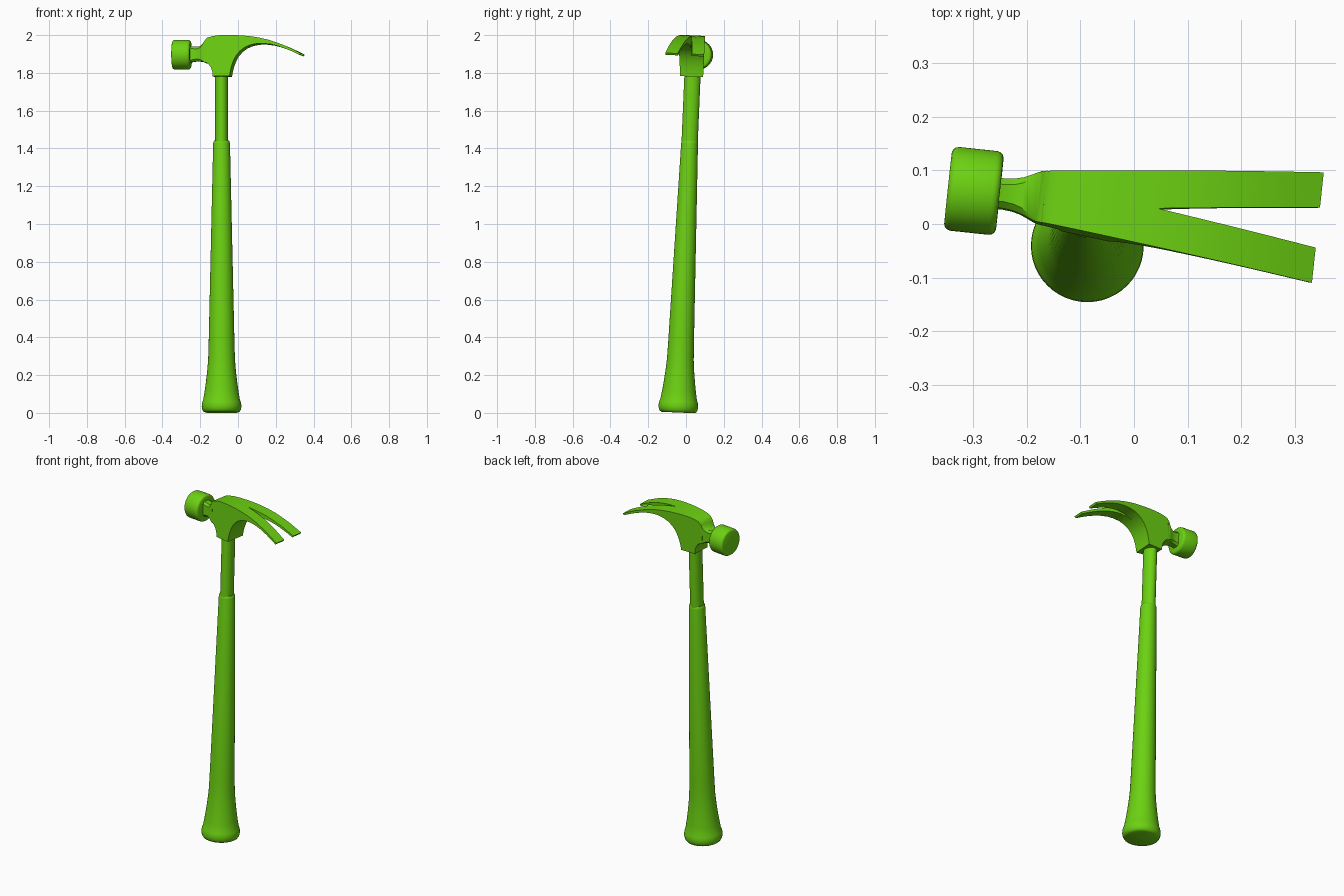
import bpy, bmesh, math
from mathutils import Matrix, Vector

cube = bpy.data.objects.get("Cube")
if cube:
    bpy.data.objects.remove(cube, do_unlink=True)

green = bpy.data.materials.new("bright green")
green.use_nodes = True
COLOUR = (0.15, 0.64, 0.006, 1)
green.diffuse_color = COLOUR
green.node_tree.nodes["Principled BSDF"].inputs["Base Color"].default_value = COLOUR

# The whole hammer leans back a little; the head is also turned on the handle
LEAN = Matrix.Translation((-0.087, -0.042, 0.002)) @ Matrix.Rotation(math.radians(-2.45), 4, 'X')
HEAD = LEAN @ Matrix.Rotation(math.radians(-6.1), 4, 'Z')


def finish(name, bm, matrix, angle=35):
    bmesh.ops.recalc_face_normals(bm, faces=bm.faces)
    mesh = bpy.data.meshes.new(name)
    bm.to_mesh(mesh)
    bm.free()
    mesh.materials.append(green)
    ob = bpy.data.objects.new(name, mesh)
    bpy.context.collection.objects.link(ob)
    ob.matrix_world = matrix
    bpy.ops.object.select_all(action='DESELECT')
    ob.select_set(True)
    bpy.context.view_layer.objects.active = ob
    bpy.ops.object.shade_smooth_by_angle(angle=math.radians(angle))
    return ob


def loft(name, rings, matrix, angle=35):
    """Skin a row of equal rings and cap both ends."""
    bm = bmesh.new()
    loops = [[bm.verts.new(p) for p in ring] for ring in rings]
    n = len(loops[0])
    for a, b in zip(loops, loops[1:]):
        for i in range(n):
            j = (i + 1) % n
            bm.faces.new((a[i], a[j], b[j], b[i]))
    bm.faces.new(loops[0])
    bm.faces.new(loops[-1])
    return finish(name, bm, matrix, angle)


def ellipse(z, rx, ry, n=48):
    return [Vector((rx * math.cos(t), ry * math.sin(t), z))
            for t in (2 * math.pi * i / n for i in range(n))]


# Grip with a rounded butt and a flared lower end
grip = [(0.000, 0.086), (0.005, 0.096), (0.015, 0.102), (0.030, 0.105), (0.045, 0.104),
        (0.058, 0.101), (0.068, 0.097), (0.110, 0.090), (0.160, 0.083), (0.220, 0.076),
        (0.280, 0.071), (0.360, 0.0685), (1.425, 0.0445), (1.434, 0.043), (1.440, 0.039)]
loft("grip", [ellipse(z, r, r) for z, r in grip], LEAN, 40)

# Oval shaft between grip and head
loft("shaft", [ellipse(z, 0.034, 0.043) for z in (1.42, 1.85)], LEAN)

# Striking face: bevelled drum lying along x
drum = [(-0.261, 0.067), (-0.259, 0.073), (-0.254, 0.077), (-0.248, 0.0785),
        (-0.177, 0.0785), (-0.171, 0.077), (-0.166, 0.073), (-0.164, 0.067)]
loft("striking_face",
     [[Vector((x, p.x, 1.897 + p.y)) for p in ellipse(0, r, r)] for x, r in drum], HEAD, 40)


# Neck: chamfered block flaring into the head
def neck_ring(x, hy, z0, z1, c):
    zc, hz = (z0 + z1) / 2, (z1 - z0) / 2
    pts = [(hy, hz - c), (hy - c, hz), (c - hy, hz), (-hy, hz - c),
           (-hy, c - hz), (c - hy, -hz), (hy - c, -hz), (hy, c - hz)]
    return [Vector((x, y, zc + z)) for y, z in pts]


neck = [(-0.172, 0.028, 1.852, 1.945, 0.012), (-0.155, 0.028, 1.857, 1.940, 0.012),
        (-0.138, 0.030, 1.860, 1.938, 0.012), (-0.122, 0.034, 1.861, 1.938, 0.011),
        (-0.108, 0.040, 1.860, 1.943, 0.008), (-0.097, 0.045, 1.858, 1.952, 0.004),
        (-0.080, 0.049, 1.850, 1.976, 0.001)]
loft("neck", [neck_ring(*s) for s in neck], HEAD, 40)

# Head and claw: side profile extruded to a width that grows toward the claw tips
profile = [(-0.042, 1.780), (-0.044, 1.805), (-0.051, 1.826), (-0.062, 1.842), (-0.076, 1.853),
           (-0.093, 1.859), (-0.093, 1.957), (-0.085, 1.970), (-0.072, 1.984),
           (-0.045, 1.992), (-0.010, 1.997), (0.035, 1.998), (0.080, 1.997), (0.125, 1.994),
           (0.170, 1.989), (0.215, 1.981), (0.260, 1.970), (0.305, 1.955), (0.350, 1.938),
           (0.395, 1.917), (0.432, 1.899), (0.425, 1.889),
           (0.390, 1.906), (0.350, 1.923), (0.310, 1.937), (0.270, 1.947), (0.230, 1.952),
           (0.195, 1.951), (0.160, 1.944), (0.130, 1.931), (0.105, 1.912), (0.085, 1.889),
           (0.070, 1.861), (0.059, 1.830), (0.052, 1.800), (0.049, 1.780)]
loft_sides = [[Vector((x, s * (0.057 + 0.108 * x), z)) for x, z in profile] for s in (-1, 1)]
head = loft("claw_head", loft_sides, HEAD)

# V-shaped nail slot cut from the claw
slot = [(0.132, 0.0), (0.50, -0.046), (0.50, 0.046)]
cutter = loft("slot_cutter", [[Vector((x, y, z)) for x, y in slot] for z in (1.6, 2.2)], HEAD)
cutter.hide_render = True
cut = head.modifiers.new("nail slot", 'BOOLEAN')
cut.operation = 'DIFFERENCE'
cut.solver = 'EXACT'
cut.object = cutter
bpy.ops.object.select_all(action='DESELECT')
head.select_set(True)
bpy.context.view_layer.objects.active = head
bpy.ops.object.modifier_apply(modifier=cut.name)
bpy.data.objects.remove(cutter, do_unlink=True)
bpy.ops.object.shade_smooth_by_angle(angle=math.radians(35))
